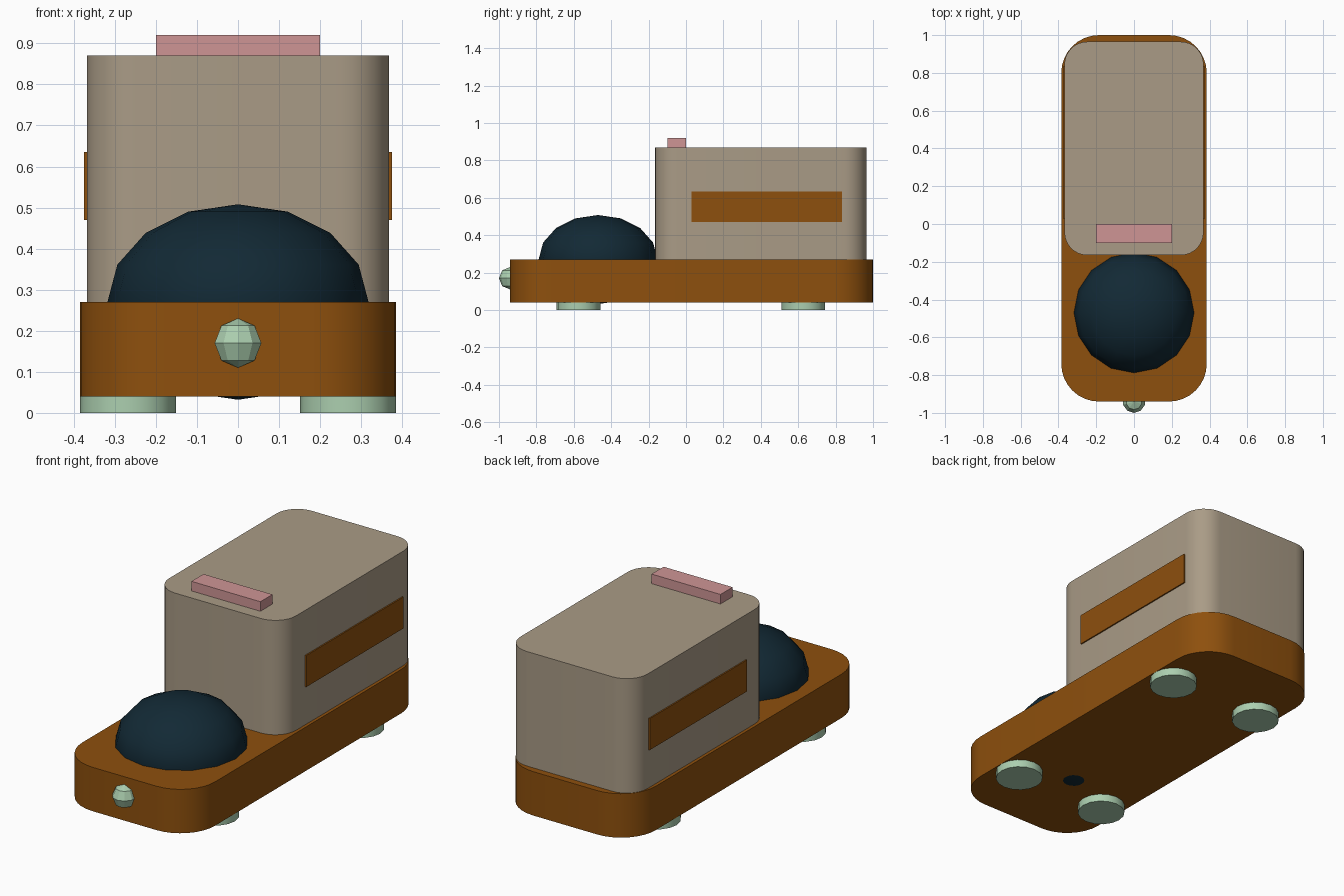
import bpy, bmesh
from math import pi, cos, sin

if "Cube" in bpy.data.objects:
    bpy.data.objects.remove(bpy.data.objects["Cube"])


def material(name, color):
    m = bpy.data.materials.new(name)
    m.diffuse_color = (*color, 1)
    m.use_nodes = True
    m.node_tree.nodes["Principled BSDF"].inputs["Base Color"].default_value = (*color, 1)
    return m


ORANGE = material("burnt orange", (0.27, 0.08, 0.004))
BEIGE = material("warm beige", (0.40, 0.33, 0.24))
NAVY = material("dark navy", (0.006, 0.022, 0.035))
MINT = material("pale mint", (0.41, 0.62, 0.43))
PINK = material("dusty pink", (0.62, 0.30, 0.30))


def finish(bm, name, mat, smooth=True):
    bmesh.ops.recalc_face_normals(bm, faces=bm.faces)
    mesh = bpy.data.meshes.new(name)
    bm.to_mesh(mesh)
    bm.free()
    mesh.materials.append(mat)
    ob = bpy.data.objects.new(name, mesh)
    bpy.context.collection.objects.link(ob)
    if smooth:
        bpy.ops.object.select_all(action="DESELECT")
        ob.select_set(True)
        bpy.context.view_layer.objects.active = ob
        bpy.ops.object.shade_smooth_by_angle(angle=pi / 6)
    return ob


def rounded_block(name, mat, half_x, y0, y1, z0, z1, radius, steps=8):
    """Upright block with rounded vertical corners."""
    bm = bmesh.new()
    corners = [(1, 1), (-1, 1), (-1, -1), (1, -1)]
    ring = []
    for i, (sx, sy) in enumerate(corners):
        cx = sx * (half_x - radius)
        cy = y1 - radius if sy > 0 else y0 + radius
        for k in range(steps + 1):
            a = (i + k / steps) * pi / 2
            ring.append(bm.verts.new((cx + radius * cos(a), cy + radius * sin(a), z0)))
    base = bm.faces.new(ring)
    top = bmesh.ops.extrude_face_region(bm, geom=[base])["geom"]
    for v in top:
        if isinstance(v, bmesh.types.BMVert):
            v.co.z = z1
    return finish(bm, name, mat)


def box(name, mat, x0, x1, y0, y1, z0, z1):
    bm = bmesh.new()
    bmesh.ops.create_cube(bm, size=1)
    bmesh.ops.scale(bm, vec=(x1 - x0, y1 - y0, z1 - z0), verts=bm.verts)
    bmesh.ops.translate(bm, vec=((x0 + x1) / 2, (y0 + y1) / 2, (z0 + z1) / 2), verts=bm.verts)
    return finish(bm, name, mat, False)


def ball(name, mat, center, radius, height, segments, rings, smooth):
    bm = bmesh.new()
    bmesh.ops.create_uvsphere(bm, u_segments=segments, v_segments=rings, radius=1)
    bmesh.ops.scale(bm, vec=(radius, radius, height), verts=bm.verts)
    bmesh.ops.translate(bm, vec=center, verts=bm.verts)
    return finish(bm, name, mat, smooth)


# Platform and housing
rounded_block("platform", ORANGE, 0.385, -0.94, 1.0, 0.04, 0.27, 0.2)
rounded_block("housing", BEIGE, 0.368, -0.165, 0.965, 0.265, 0.87, 0.12)

# Squashed dome sunk through the platform, and the front knob
ball("dome", NAVY, (0, -0.47, 0.27), 0.318, 0.238, 16, 8, True)
ball("front_knob", MINT, (0, -0.94, 0.17), 0.06, 0.06, 10, 4, False)

# Handle bar on the roof
box("roof_bar", PINK, -0.2, 0.2, -0.1, 0, 0.865, 0.92)

# Side panels and feet
for side, s in (("left", 1), ("right", -1)):
    x = sorted((s * 0.366, s * 0.375))
    box(side + "_panel", ORANGE, *x, 0.03, 0.835, 0.47, 0.635)
    for end, y in (("front", -0.575), ("back", 0.627)):
        bm = bmesh.new()
        bmesh.ops.create_cone(bm, cap_ends=True, segments=16, radius1=0.117,
                              radius2=0.117, depth=0.06)
        bmesh.ops.translate(bm, vec=(s * 0.268, y, 0.03), verts=bm.verts)
        finish(bm, f"{end}_{side}_foot", MINT)
